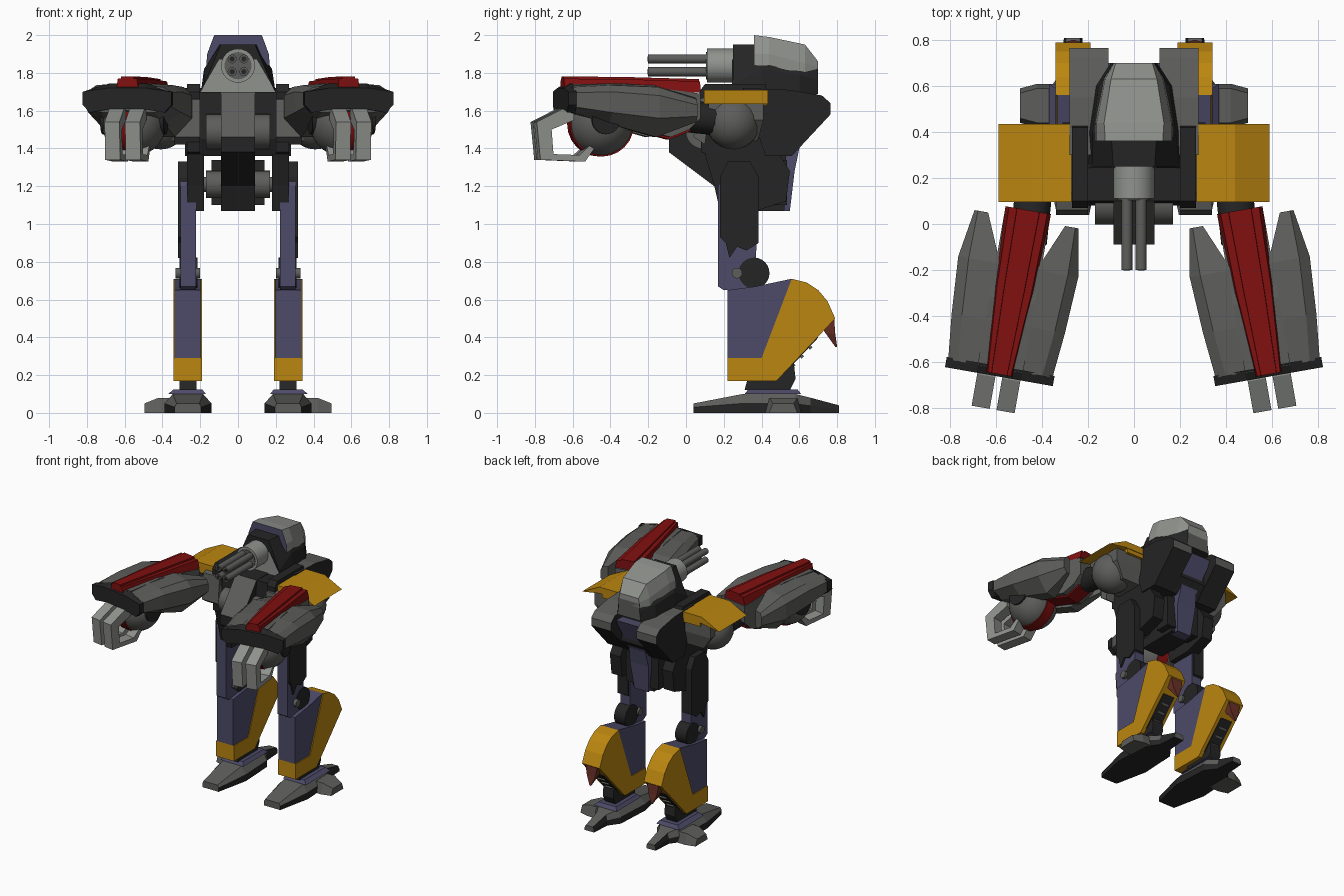
import bpy, bmesh
from math import radians
from mathutils import Matrix, Vector

cube = bpy.data.objects.get("Cube")
if cube:
    bpy.data.objects.remove(cube)


def material(name, *rgb):
    m = bpy.data.materials.new(name)
    m.use_nodes = True
    m.diffuse_color = (*rgb, 1)
    m.node_tree.nodes["Principled BSDF"].inputs["Base Color"].default_value = (*rgb, 1)
    return m


black = material("black metal", .018, .018, .018)
grey = material("mid grey", .11, .11, .105)
light = material("light grey", .28, .29, .27)
purple = material("slate purple", .075, .07, .14)
gold = material("gold yellow", .5, .24, .005)
red = material("deep red", .22, .005, .005)
rust = material("rust red", .14, .03, .02)


def finish(name, bm, mats, rule=None, pair=False, matrix=None):
    """Colour faces by rule, then make one object or a left and right pair."""
    mats = mats if isinstance(mats, list) else [mats]
    bmesh.ops.recalc_face_normals(bm, faces=bm.faces)
    if rule:
        for f in bm.faces:
            f.material_index = rule(f.normal, f.calc_center_median())
    if matrix:
        bmesh.ops.transform(bm, matrix=matrix, verts=bm.verts)
    for prefix in (["left_", "right_"] if pair else [""]):
        if prefix == "right_":
            for v in bm.verts:
                v.co.x *= -1
            bmesh.ops.reverse_faces(bm, faces=bm.faces)
        mesh = bpy.data.meshes.new(prefix + name)
        bm.to_mesh(mesh)
        for m in mats:
            mesh.materials.append(m)
        bpy.context.collection.objects.link(bpy.data.objects.new(prefix + name, mesh))
    bm.free()


def loft(name, sections, mats, **kw):
    """Skin a row of matching outlines and cap both ends."""
    bm = bmesh.new()
    rings = [[bm.verts.new(p) for p in s] for s in sections]
    n = len(rings[0])
    for a, b in zip(rings, rings[1:]):
        for i in range(n):
            j = (i + 1) % n
            bm.faces.new((a[i], a[j], b[j], b[i]))
    bm.faces.new(rings[0])
    bm.faces.new(rings[-1])
    finish(name, bm, mats, **kw)


def prism(name, x0, x1, outline, mats, **kw):
    """Extrude a side outline (y, z) across x."""
    loft(name, [[(x, y, z) for y, z in outline] for x in (x0, x1)], mats, **kw)


def box(name, x0, x1, y0, y1, z0, z1, mats, **kw):
    prism(name, x0, x1, [(y0, z0), (y1, z0), (y1, z1), (y0, z1)], mats, **kw)


def slab(x0, x1, y0, y1, z):
    return [(x0, y0, z), (x1, y0, z), (x1, y1, z), (x0, y1, z)]


def cylinder(name, start, end, radius, mats, sides=24, **kw):
    bm = bmesh.new()
    a, b = Vector(start), Vector(end)
    turn = (b - a).to_track_quat("Z", "Y").to_matrix().to_4x4()
    bmesh.ops.create_cone(bm, cap_ends=True, segments=sides, radius1=radius, radius2=radius,
                          depth=(b - a).length, matrix=Matrix.Translation((a + b) / 2) @ turn)
    for f in bm.faces:
        f.smooth = len(f.verts) == 4
    finish(name, bm, mats, **kw)


def ball(name, centre, radius, mats, **kw):
    bm = bmesh.new()
    bmesh.ops.create_uvsphere(bm, u_segments=24, v_segments=14, radius=radius,
                              matrix=Matrix.Translation(centre))
    for f in bm.faces:
        f.smooth = True
    finish(name, bm, mats, **kw)


def side_rule(n, c):
    return 1 if abs(n.x) > .8 or n.z < -.3 else 0


# Feet
def foot_ring(y, half, shoulder, top_half, top):
    x = .265
    return [(x - half, y, 0), (x + half, y, 0), (x + half, y, shoulder),
            (x + top_half, y, top), (x - top_half, y, top), (x - half, y, shoulder)]


loft("foot", [foot_ring(.04, .07, .03, .06, .05), foot_ring(.3, .125, .05, .08, .1),
              foot_ring(.58, .11, .05, .08, .1), foot_ring(.66, .05, .04, .04, .08),
              foot_ring(.81, .04, .02, .03, .04)], [grey, black], rule=side_rule, pair=True)
loft("outer_toe", [[(x, .42 + i, 0), (x, .61 - i, 0), (x, .59 - i, z), (x, .44 + i, z)]
                   for x, z, i in ((.34, .08, 0), (.42, .08, 0), (.495, .05, .02))], grey, pair=True)
loft("foot_plate", [slab(.17, .37, .31, .61, .1), slab(.19, .34, .33, .59, .125)], purple, pair=True)
prism("ankle", .22, .31, [(.31, .12), (.35, .27), (.57, .27), (.58, .18), (.55, .12)], black, pair=True)

# Lower legs
prism("shin", .195, .335, [(.22, .29), (.4, .29), (.56, .71), (.37, .67), (.22, .65)], purple, pair=True)
prism("calf_guard", .19, .342, [(.22, .17), (.48, .17), (.79, .5), (.75, .59), (.7, .65), (.64, .69),
                                (.56, .71), (.4, .29), (.22, .29)], gold, pair=True)
prism("calf_vent", .215, .315, [(.51, .196), (.7, .398), (.695, .405), (.505, .203)], black, pair=True)
for k in range(3):
    y, z = .56 + k * .045, .247 + k * .048
    prism(f"vent_slat_{k}", .235, .295, [(y, z), (y + .012, z + .012), (y + .02, z + .005),
                                         (y + .006, z - .009)], grey, pair=True)
loft("heel_spike", [slab(.215, .315, .69, .785, .495), slab(.23, .3, .74, .79, .42),
                    slab(.26, .27, .79, .8, .35)], rust, pair=True)

# Knees and thighs
cylinder("knee", (.215, .36, .74), (.31, .36, .74), .082, black, pair=True)
cylinder("knee_bolt", (.2, .27, .74), (.33, .27, .74), .028, grey, pair=True)
prism("thigh", .222, .305, [(.17, .67), (.2, .65), (.37, .65), (.375, 1.2), (.33, 1.31), (.22, 1.31),
                            (.17, 1.2)], purple, pair=True)
prism("thigh_cover", .23, .318, [(.18, .93), (.21, .9), (.23, .82), (.27, .88), (.32, .86), (.385, .9),
                                 (.385, 1.25), (.34, 1.33), (.22, 1.33), (.18, 1.25)], black, pair=True)
prism("hip_plate", .18, .27, [(.15, 1.2), (.18, 1.07), (.37, 1.07), (.53, 1.12), (.55, 1.28), (.5, 1.36),
                              (.1, 1.37)], black, pair=True)
cylinder("hip_axle", (-.17, .24, 1.21), (.17, .24, 1.21), .072, grey)
cylinder("hip_axle_core", (-.2, .24, 1.21), (.2, .24, 1.21), .04, grey)

# Torso
prism("spine_column", -.09, .09, [(-.09, 1.46), (-.09, 1.38), (.15, 1.2), (.2, 1.07), (.52, 1.07),
                                  (.53, 1.36), (.5, 1.7), (.1, 1.7)], [black, grey],
      rule=lambda n, c: 1 if n.z > .3 and n.y < -.3 else 0)
prism("torso", -.205, .205, [(.1, 1.7), (.08, 1.45), (.12, 1.36), (.56, 1.36), (.64, 1.46), (.62, 1.68)], black)
cylinder("chest_roller", (-.17, .09, 1.49), (.17, .09, 1.49), .092, grey)
prism("torso_side_plate", .2, .27, [(.07, 1.7), (.1, 1.74), (.42, 1.74), (.44, 1.66), (.5, 1.4),
                                    (.4, 1.34), (.2, 1.34), (.08, 1.38)], black, pair=True)
prism("chest_bracket", .2, .34, [(.04, 1.46), (.1, 1.42), (.14, 1.68), (.06, 1.66)], grey, pair=True)

# Back pods and tail plate
pod = [(.3, 1.72), (.55, 1.71), (.72, 1.68), (.765, 1.64), (.765, 1.58), (.56, 1.36), (.42, 1.36)]
prism("back_pod", .11, .28, pod, [grey, black], rule=side_rule, pair=True)
loft("tail_plate", [slab(-.06, .06, .48, .55, 1.07), slab(-.08, .08, .48, .575, 1.28),
                    slab(-.07, .07, .48, .6, 1.4), slab(-.12, .12, .48, .7, 1.64)], purple)
box("tail_block", -.14, .14, .42, .535, 1.1, 1.34, black)

# Head
loft("head", [[(-w, y, lo), (w, y, lo), (w * .9, y, mid), (t, y, hi), (-t, y, hi), (-w * .9, y, mid)]
              for y, w, t, lo, mid, hi in ((.25, .2, .09, 1.69, 1.74, 1.95), (.4, .2, .1, 1.67, 1.82, 1.95),
                                           (.6, .17, .11, 1.66, 1.79, 1.84), (.7, .1, .09, 1.69, 1.76, 1.82))],
     [black, grey], rule=lambda n, c: 1 if n.y > .6 else 0)
loft("face_plate", [[(-.205, y, 1.69), (.205, y, 1.69), (.1, y, 1.87), (-.1, y, 1.87)]
                    for y in (.243, .26)], [light, black], rule=lambda n, c: int(n.y > -.5))
loft("head_cap", [[(-w, y, lo), (w, y, lo), (w * .97, y, mid), (t, y, hi), (-t, y, hi), (-w * .97, y, mid)]
                  for y, w, t, lo, mid, hi in ((.36, .168, .125, 1.84, 1.9, 2), (.44, .168, .13, 1.84, 1.9, 1.99),
                                               (.63, .13, .1, 1.79, 1.85, 1.95), (.7, .09, .08, 1.79, 1.83, 1.86))],
     [light, purple], rule=lambda n, c: int(n.y < -.5))

# Rotary gun
cylinder("gun_housing", (0, .11, 1.838), (0, .27, 1.838), .09, light)
cylinder("gun_muzzle_disc", (0, .105, 1.838), (0, .12, 1.838), .072, grey)
for i, (sx, sz) in enumerate([(-1, -1), (1, -1), (1, 1), (-1, 1)]):
    x, z = sx * .031, 1.84 + sz * .034
    cylinder(f"gun_barrel_{i}", (x, -.2, z), (x, .12, z), .024, grey, sides=12)
    cylinder(f"gun_bore_{i}", (x, -.203, z), (x, -.19, z), .014, black, sides=12)

# Shoulders
loft("shoulder_pad", [[(.272, y, 1.71), (.44, y, 1.71), (.59, y, 1.635), (.44, y, 1.66), (.272, y, 1.66)]
                      for y in (.095, .435)], gold, pair=True)
box("shoulder_pad_rim", .272, .42, .1, .43, 1.63, 1.665, gold, pair=True)
loft("shoulder_casing", [slab(.26, .42, .16, .38, 1.44), slab(.26, .5, .12, .41, 1.55),
                         slab(.26, .5, .12, .41, 1.645)], grey, pair=True)
ball("shoulder_ball", (.41, .25, 1.54), .145, grey, pair=True)
cylinder("upper_arm", (.43, .2, 1.55), (.46, -.08, 1.58), .085, black, sides=10, pair=True)

# Forearms, shaped along -y and then swung outward
arm = dict(pair=True, matrix=Matrix.Translation((.46, .06, 0)) @ Matrix.Rotation(radians(10), 4, "Z"))
for part, s in (("outer", 1), ("inner", -1)):
    loft(f"forearm_{part}_shell",
         [[(s * i, y, top), (s * (o * .75 + i * .25), y, top - .01), (s * o, y, hi), (s * o, y, lo),
           (s * (o + i) / 2, y, bot), (s * i, y, bot)]
          for y, i, o, top, hi, lo, bot in ((-.04, .17, .23, 1.67, 1.63, 1.57, 1.54),
                                            (-.25, .08, .265, 1.735, 1.68, 1.56, 1.46),
                                            (-.5, .07, .25, 1.745, 1.7, 1.59, 1.53),
                                            (-.7, .05, .23, 1.735, 1.695, 1.62, 1.59))], grey, **arm)
    # Curled finger on this side of the hand
    prism(f"{part}_finger", s * .055 - .04, s * .055 + .04,
          [(-.68, 1.61), (-.74, 1.61), (-.88, 1.54), (-.86, 1.34), (-.62, 1.33), (-.57, 1.4), (-.59, 1.42),
           (-.65, 1.365), (-.79, 1.37), (-.8, 1.5), (-.68, 1.55)], light, **arm)
prism("forearm_core", -.1, .1, [(0, 1.56), (0, 1.69), (-.4, 1.745), (-.7, 1.74), (-.7, 1.6), (-.4, 1.52),
                                (-.16, 1.46), (-.06, 1.5)], grey, **arm)
loft("forearm_front_frame", [[(-.238, y, 1.7), (-.1, y, hi), (.1, y, hi), (.238, y, 1.7), (.238, y, 1.63),
                              (.2, y, 1.59), (.08, y, 1.61), (-.08, y, 1.61), (-.2, y, 1.59), (-.238, y, 1.63)]
                             for y, hi in ((-.69, 1.745), (-.735, 1.72))], black, **arm)
for part, wide, narrow, rise in (("top_stripe", .1, .06, 0), ("top_ridge", .058, .04, .012)):
    loft(part, [[(-w, y, z - .06), (w, y, z - .06), (w * .85, y, z + rise), (-w * .85, y, z + rise)]
                for y, w, z in ((0, wide, 1.755), (-.35, wide * .9, 1.765), (-.725, narrow, 1.77))], red, **arm)
prism("under_stripe", -.06, .06, [(-.05, 1.49), (-.16, 1.448), (-.4, 1.51), (-.4, 1.53), (-.05, 1.53)],
      red, **arm)
ball("wrist_ball", (0, -.52, 1.53), .17, grey, **arm)
cylinder("wrist_band", (-.04, -.52, 1.53), (.04, -.52, 1.53), .173, red, **arm)
cylinder("wrist_collar", (-.17, -.52, 1.55), (.17, -.52, 1.55), .075, black, **arm)
